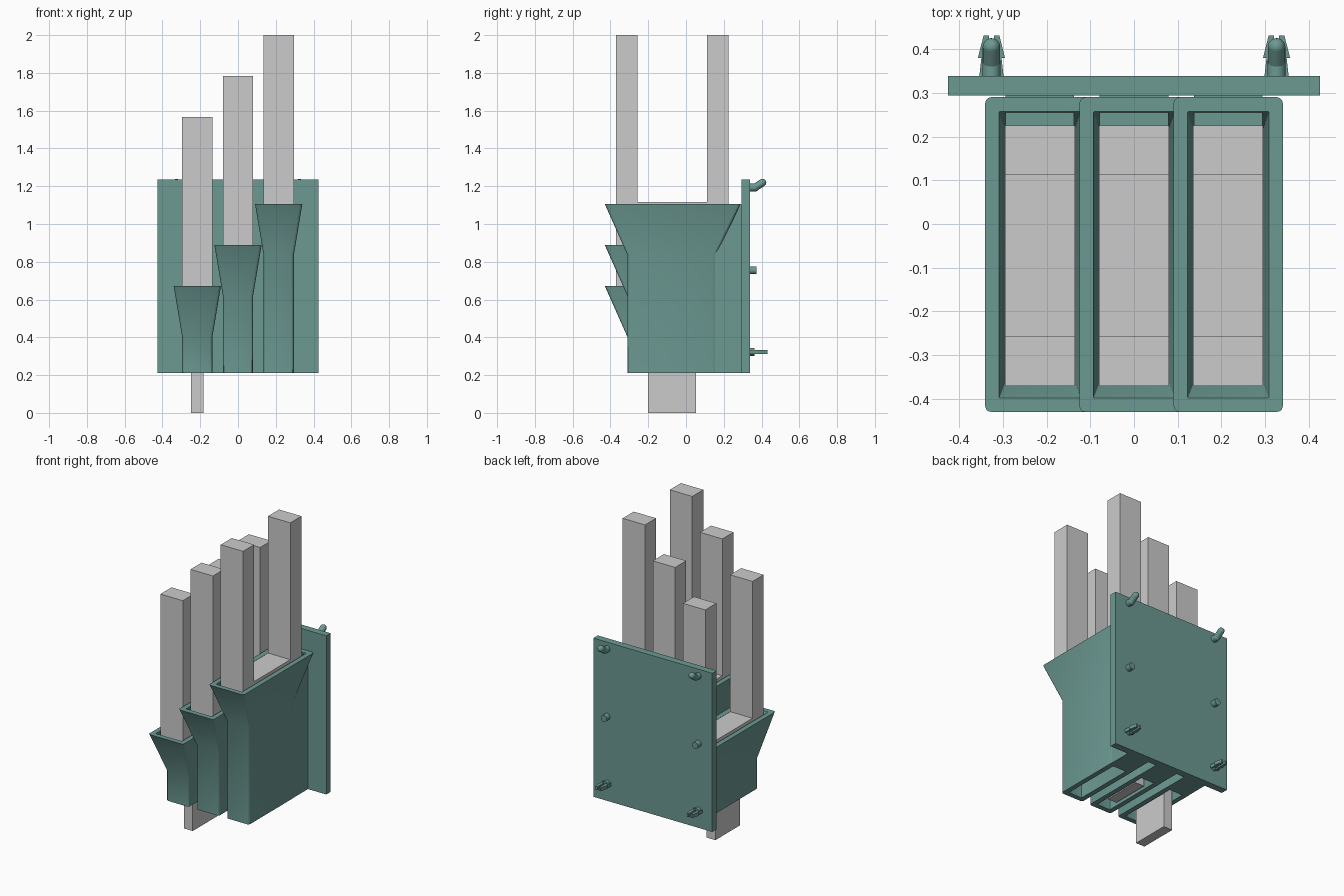
import bpy, bmesh
from math import cos, sin, pi
from mathutils import Vector

if "Cube" in bpy.data.objects:
    bpy.data.objects.remove(bpy.data.objects["Cube"])

green = bpy.data.materials.new("green_plastic")
green.diffuse_color = (0.15, 0.32, 0.29, 1)
green.use_nodes = True
green.node_tree.nodes["Principled BSDF"].inputs["Base Color"].default_value = green.diffuse_color


def finish(name, bm, mat=None, smooth=False):
    bmesh.ops.recalc_face_normals(bm, faces=bm.faces)
    me = bpy.data.meshes.new(name)
    bm.to_mesh(me)
    bm.free()
    ob = bpy.data.objects.new(name, me)
    bpy.context.collection.objects.link(ob)
    if mat:
        me.materials.append(mat)
    if smooth:
        bpy.ops.object.select_all(action='DESELECT')
        ob.select_set(True)
        bpy.context.view_layer.objects.active = ob
        bpy.ops.object.shade_smooth_by_angle()
    return ob


def extrude(name, outline, offset, mat=None):
    bm = bmesh.new()
    face = bm.faces.new([bm.verts.new(p) for p in outline])
    geo = bmesh.ops.extrude_face_region(bm, geom=[face])["geom"]
    bmesh.ops.translate(bm, vec=offset, verts=[g for g in geo if isinstance(g, bmesh.types.BMVert)])
    return finish(name, bm, mat)


def box(name, x0, x1, y0, y1, z0, z1, mat=None):
    pts = [(x0, y0, z0), (x1, y0, z0), (x1, y1, z0), (x0, y1, z0)]
    return extrude(name, pts, (0, 0, z1 - z0), mat)


def ring(bm, cx, hw, y0, y1, z, r):
    # rounded rectangle cross-section
    cy, hd, out = (y0 + y1) / 2, (y1 - y0) / 2, []
    for q, (sx, sy) in enumerate([(1, 1), (-1, 1), (-1, -1), (1, -1)]):
        for k in range(4):
            a = q * pi / 2 + k * pi / 6
            out.append(bm.verts.new((cx + sx * (hw - r) + r * cos(a),
                                     cy + sy * (hd - r) + r * sin(a), z)))
    return out


def hopper(name, cx, top):
    throat = top - 0.27
    bm = bmesh.new()
    sections = [(0.08, -0.31, 0.157, 0.21, 0.014), (0.08, -0.31, 0.157, throat, 0.014),
                (0.125, -0.43, 0.29, top, 0.014), (0.093, -0.398, 0.257, top, 0.002),
                (0.048, -0.278, 0.125, throat, 0.002), (0.048, -0.278, 0.125, 0.21, 0.002)]
    rings = [ring(bm, cx, *s) for s in sections]
    n = len(rings[0])
    for a, b in zip(rings, rings[1:] + rings[:1]):
        for i in range(n):
            j = (i + 1) % n
            bm.faces.new((a[i], a[j], b[j], b[i]))
    finish(name, bm, green, True)


def rod(name, a, b, r, dome=False):
    a, b = Vector(a), Vector(b)
    bm = bmesh.new()
    rot = (b - a).to_track_quat('Z', 'Y').to_matrix().to_4x4()
    rot.translation = (a + b) / 2
    bmesh.ops.create_cone(bm, cap_ends=True, segments=20, radius1=r, radius2=r,
                          depth=(b - a).length, matrix=rot)
    if dome:
        rot.translation = b
        bmesh.ops.create_uvsphere(bm, u_segments=20, v_segments=10, radius=r, matrix=rot)
    finish(name, bm, green, True)


# back plate
box("back_plate", -0.425, 0.425, 0.294, 0.339, 0.21, 1.235, green)

# three stepped hoppers, each holding a forked insert
for i, tag in enumerate(("low", "middle", "high")):
    cx, dz = (i - 1) * 0.2155, i * 0.217
    top = 0.672 + dz
    hopper(tag + "_hopper", cx, top)
    box(tag + "_hopper_mount", cx - 0.0785, cx + 0.0785, 0.15, 0.298, 0.21, top - 0.004, green)
    # fork profile: stem, crossbar and two prongs in one outline
    prof = [(-0.2, 0), (0.053, 0), (0.053, top - 0.07), (-0.2, top - 0.07)]
    extrude(tag + "_insert_stem", [(cx - 0.032, y, z + (dz if z == 0 else 0)) for y, z in prof], (0.064, 0, 0))
    fork = [(-0.37, top - 0.07), (0.225, top - 0.07), (0.225, 1.566 + dz), (0.112, 1.566 + dz),
            (0.112, top + 0.01), (-0.257, top + 0.01), (-0.257, 1.566 + dz), (-0.37, 1.566 + dz)]
    extrude(tag + "_insert_fork", [(cx - 0.08, y, z) for y, z in fork], (0.16, 0, 0))

# mounting pegs on the back of the plate
for s, side in ((-1, "left"), (1, "right")):
    x = s * 0.326
    rod(side + "_hook_base", (x, 0.33, 1.193), (x, 0.365, 1.193), 0.021, True)
    rod(side + "_hook", (x, 0.36, 1.19), (x, 0.405, 1.219), 0.02, True)
    rod(side + "_middle_peg", (x, 0.33, 0.755), (x, 0.374, 0.755), 0.021)
    rod(side + "_clip_base", (x, 0.33, 0.323), (x, 0.362, 0.323), 0.021)
    # split snap clip with outward barbs
    for t in (-1, 1):
        arm = [(0.006, 0.335), (0.028, 0.335), (0.023, 0.38), (0.031, 0.38), (0.018, 0.431), (0.006, 0.431)]
        extrude(f"{side}_clip_arm_{'inner' if t * s < 0 else 'outer'}",
                [(x + t * u, y, 0.312) for u, y in arm], (0, 0, 0.022), green)
